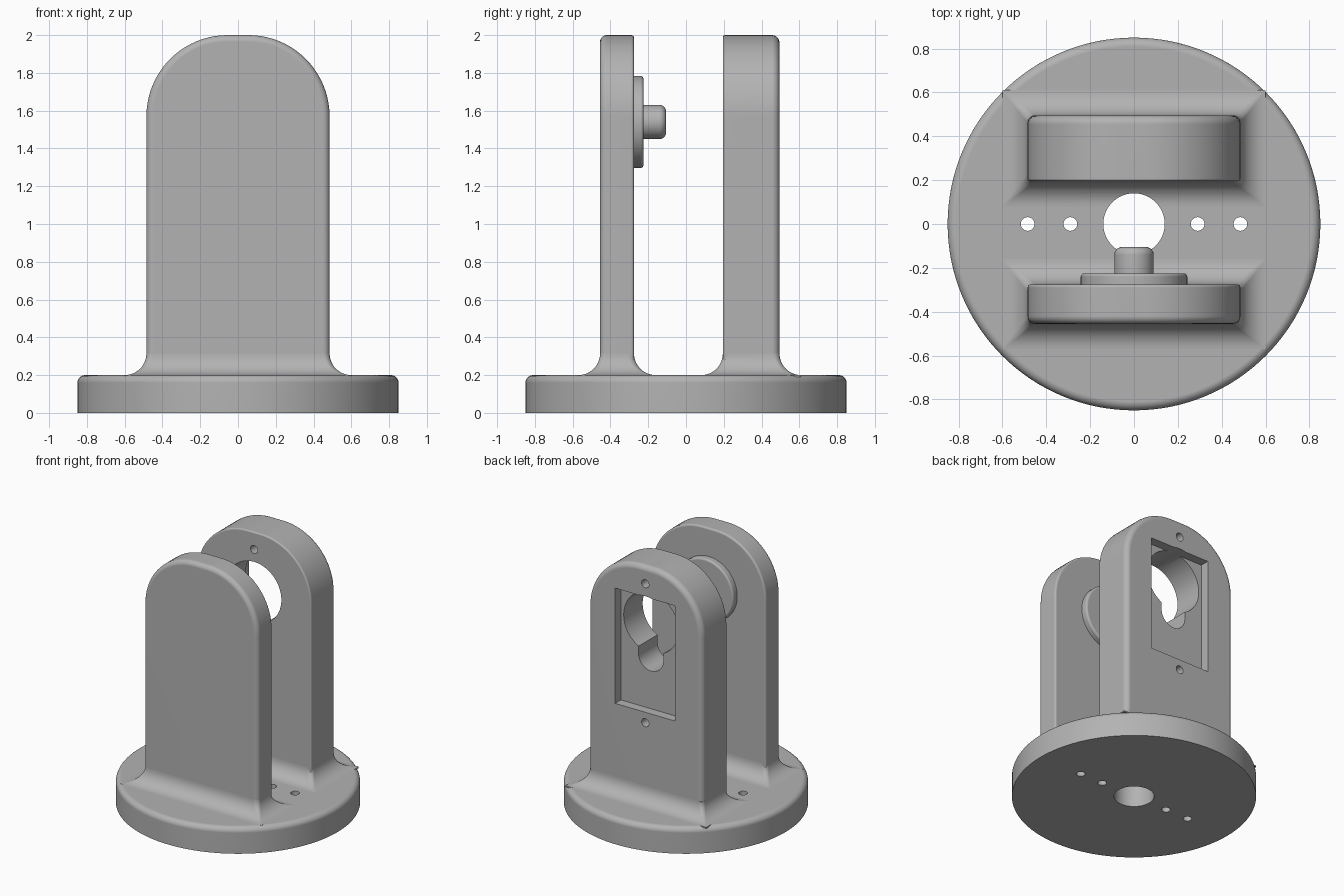
import bpy, bmesh
from math import sin, cos, pi, radians

cube = bpy.data.objects.get("Cube")
if cube:
    bpy.data.objects.remove(cube, do_unlink=True)

# One plain grey for everything
GREY = (0.45, 0.45, 0.45, 1)
mat = bpy.data.materials.new("plain_grey")
mat.use_nodes = True
mat.diffuse_color = GREY
mat.node_tree.nodes["Principled BSDF"].inputs["Base Color"].default_value = GREY


def loft(name, rings):
    """Closed solid through a list of equal-length point rings."""
    bm = bmesh.new()
    rows = [[bm.verts.new(p) for p in ring] for ring in rings]
    n = len(rows[0])
    for a, b in zip(rows, rows[1:]):
        for i in range(n):
            j = (i + 1) % n
            bm.faces.new((a[i], a[j], b[j], b[i]))
    bm.faces.new(rows[0][::-1])
    bm.faces.new(rows[-1])
    bmesh.ops.recalc_face_normals(bm, faces=bm.faces)
    mesh = bpy.data.meshes.new(name)
    bm.to_mesh(mesh)
    bm.free()
    mesh.materials.append(mat)
    ob = bpy.data.objects.new(name, mesh)
    bpy.context.collection.objects.link(ob)
    return ob


def arc(cx, cy, r, start, end, steps):
    angles = [radians(start + (end - start) * i / steps) for i in range(steps + 1)]
    return [(cx + r * cos(a), cy + r * sin(a)) for a in angles]


def slot(r, low, high, steps=24):
    """Round-ended slot outline; a circle when low equals high."""
    pts = []
    for i in range(2 * steps):
        a = (i + 0.5) * pi / steps
        pts.append((r * cos(a), (high if i < steps else low) + r * sin(a)))
    return pts


def prism_y(name, outline, y0, y1):
    return loft(name, [[(x, y, z) for x, z in outline] for y in (y0, y1)])


def prism_z(name, x, r, z0, z1):
    return loft(name, [[(x + px, py, z) for px, py in slot(r, 0, 0)] for z in (z0, z1)])


def select(ob):
    bpy.ops.object.select_all(action='DESELECT')
    ob.select_set(True)
    bpy.context.view_layer.objects.active = ob


def cut(ob, cutter):
    select(ob)
    mod = ob.modifiers.new("cut", 'BOOLEAN')
    mod.operation = 'DIFFERENCE'
    mod.solver = 'EXACT'
    mod.object = cutter
    bpy.ops.object.modifier_apply(modifier=mod.name)
    bpy.data.objects.remove(cutter, do_unlink=True)


def finish(ob):
    select(ob)
    bpy.ops.object.shade_smooth_by_angle(angle=radians(32))
    mod = ob.modifiers.new("weighted_normals", 'WEIGHTED_NORMAL')
    mod.keep_sharp = True


# Shared sizes
HALF, TOP, ROUND = 0.485, 2.0, 0.43
FLOOR, FLARE = 0.2, 0.115
AXIS = 1.54


def plate_outline(inset):
    r, cx, cz = ROUND - inset, HALF - ROUND, TOP - ROUND
    return ([(-HALF + inset, 0.19), (HALF - inset, 0.19)]
            + arc(cx, cz, r, 0, 90, 20) + arc(-cx, cz, r, 90, 180, 20))


def upright(name, y0, y1, r0, r1):
    """Round-topped plate with edge radius r0 at y0 and r1 at y1."""
    profile = [(y0 + r0 - r0 * c, r0 - r0 * s) for c, s in arc(0, 0, 1, 0, 90, 6)]
    profile += [(y1 - r1 + r1 * c, r1 - r1 * s) for c, s in arc(0, 0, 1, 90, 0, 6)]
    return loft(name, [[(x, y, z) for x, z in plate_outline(d)] for y, d in profile])


def flare(name, y0, y1):
    """Concave skirt blending a plate into the base."""
    mid, half = (y0 + y1) / 2, (y1 - y0) / 2
    rings = []
    for c, s in arc(0, 0, 1, 0, 90, 12):
        out = FLARE * (1 - c)
        r = 0.004 + 0.03 * c
        cx, cy = HALF + out - r, half + out - r
        ring = []
        for k, (sx, sy) in enumerate(((1, 1), (-1, 1), (-1, -1), (1, -1))):
            ring += arc(sx * cx, mid + sy * cy, r, k * 90, k * 90 + 90, 5)
        rings.append([(x, y, FLOOR + FLARE * (1 - s)) for x, y in ring])
    rings.append([(x, y, 0.19) for x, y, z in rings[-1]])
    return loft(name, rings)


def lathe(name, profile, axis, steps=64):
    """Solid of revolution; profile holds (radius, distance along axis)."""
    rings = []
    for r, d in profile:
        circle = [(r * cos(2 * pi * i / steps), r * sin(2 * pi * i / steps)) for i in range(steps)]
        rings.append([(x, y, d) if axis == 'Z' else (x, d, AXIS + y) for x, y in circle])
    return loft(name, rings)


# Round base with a softened top rim, a cable hole and four screw holes
base = lathe("base", [(0.85, 0)] + arc(0.81, FLOOR - 0.04, 0.04, 0, 90, 6), 'Z', 128)
cut(base, prism_z("cable_cutter", 0, 0.14, -1, 1))
for x in (-0.485, -0.29, 0.29, 0.485):
    cut(base, prism_z("screw_cutter", x, 0.031, -1, 1))

# Front plate and skirt
front_plate = upright("front_plate", -0.455, -0.275, 0.035, 0.015)
front_flare = flare("front_flare", -0.455, -0.275)

# Pivot boss on the inner side of the front plate
boss = [(0.243, -0.28)] + arc(0.228, -0.24, 0.015, 0, 90, 5)
boss += [(0.09, -0.225)] + arc(0.055, -0.14, 0.035, 0, 90, 6)
pivot_boss = lathe("pivot_boss", boss, 'Y')

# Back plate with a motor pocket, keyhole opening and two screw holes
back_plate = upright("back_plate", 0.195, 0.495, 0.012, 0.04)
pocket = [(-0.255, 0.88), (0.255, 0.88), (0.255, 1.765), (-0.255, 1.765)]
cut(back_plate, prism_y("pocket_cutter", pocket, 0.425, 0.7))
cut(back_plate, prism_y("hole_cutter", slot(0.232, AXIS, AXIS, 32), 0.1, 0.6))
cut(back_plate, prism_y("slot_cutter", slot(0.105, 1.275, AXIS), 0.1, 0.6))
for z in (0.8, 1.867):
    cut(back_plate, prism_y("screw_cutter", slot(0.031, z, z), 0.1, 0.6))
back_flare = flare("back_flare", 0.195, 0.495)
cut(back_flare, prism_z("cable_cutter", 0, 0.14, -1, 1))

for part in (base, front_plate, front_flare, pivot_boss, back_plate, back_flare):
    finish(part)
